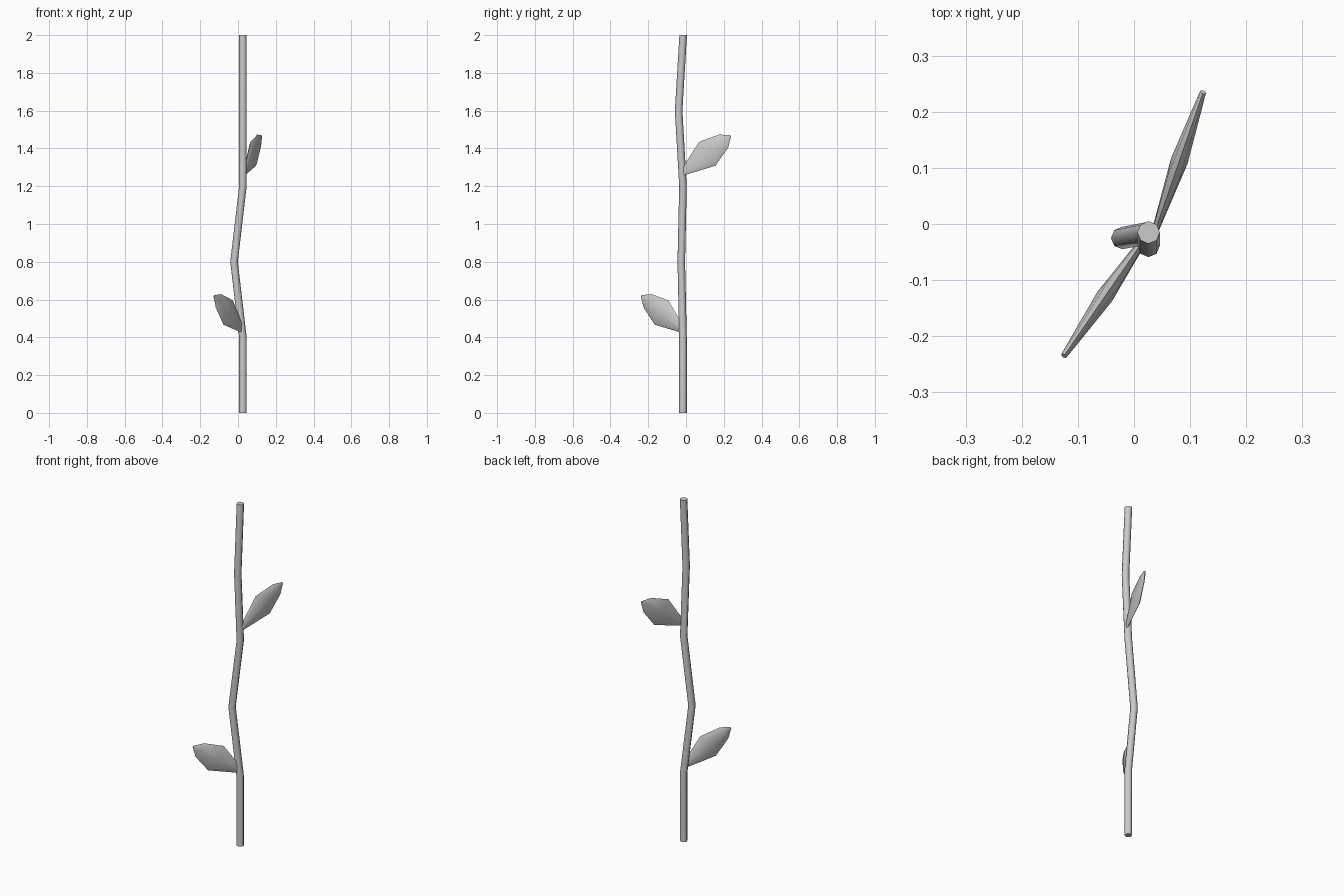
import bpy, bmesh, math
from mathutils import Vector

if "Cube" in bpy.data.objects:
    bpy.data.objects.remove(bpy.data.objects["Cube"])

SIDES = 8


def loft(name, rings):
    """Skin a list of (centre, axis_a, axis_b) elliptical rings, capped at both ends."""
    bm = bmesh.new()
    loops = []
    for c, a, b in rings:
        loops.append([bm.verts.new(c + a * math.cos(2 * math.pi * i / SIDES)
                                   + b * math.sin(2 * math.pi * i / SIDES))
                      for i in range(SIDES)])
    for lo, hi in zip(loops, loops[1:]):
        for i in range(SIDES):
            j = (i + 1) % SIDES
            bm.faces.new((lo[i], lo[j], hi[j], hi[i]))
    bm.faces.new(loops[0])
    bm.faces.new(loops[-1])
    bmesh.ops.recalc_face_normals(bm, faces=bm.faces)
    mesh = bpy.data.meshes.new(name)
    bm.to_mesh(mesh)
    bm.free()
    obj = bpy.data.objects.new(name, mesh)
    bpy.context.collection.objects.link(obj)
    bpy.context.view_layer.objects.active = obj
    obj.select_set(True)
    bpy.ops.object.shade_smooth_by_angle(angle=math.radians(50))
    obj.select_set(False)


def leaf(name, base, tip):
    """Flattened leaf standing in a vertical plane between base and tip."""
    base, tip = Vector(base), Vector(tip)
    axis = (tip - base).normalized()
    side = axis.cross(Vector((0, 0, 1))).normalized()
    up = side.cross(axis)
    # position along the leaf, half width, half thickness
    profile = [(0, 0.012, 0.005), (0.53, 0.078, 0.0155),
               (0.865, 0.043, 0.0085), (1, 0.005, 0.0055)]
    loft(name, [(base.lerp(tip, t), up * w, side * h) for t, w, h in profile])


# Crooked stem
R = 0.02
path = [(0.026, -0.016, 0), (0.026, -0.016, 0.4), (-0.021, -0.025, 0.8),
        (0.026, -0.016, 1.2), (0.026, -0.039, 1.6), (0.026, -0.015, 2.0)]
loft("stem", [(Vector(p), Vector((R, 0, 0)), Vector((0, R, 0))) for p in path])

# Leaves
leaf("upper_leaf", (0.033, -0.026, 1.265), (0.123, 0.235, 1.466))
leaf("lower_leaf", (0.030, -0.010, 0.432), (-0.125, -0.235, 0.619))
